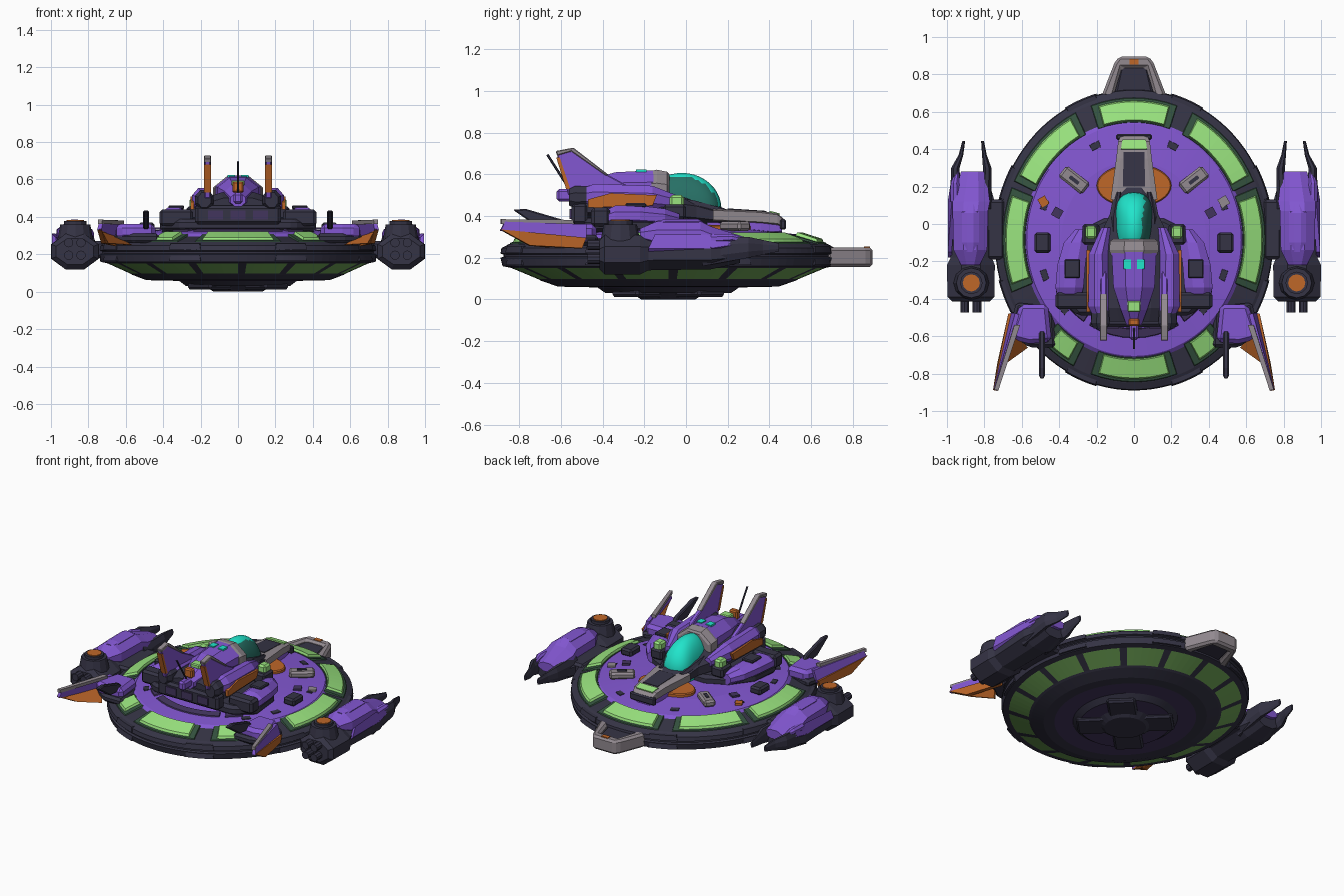
import bpy, bmesh, math
from mathutils import Matrix, Vector

def material(name, rgb):
    m = bpy.data.materials.new(name)
    m.diffuse_color = (*rgb, 1)
    return m

DARK = material("dark slate", (0.036, 0.034, 0.060))
PURPLE = material("purple", (0.225, 0.095, 0.64))
DEEP = material("deep purple", (0.055, 0.035, 0.11))
GREEN = material("light green", (0.32, 0.77, 0.21))
MOSS = material("dark green", (0.035, 0.085, 0.05))
LEAF = material("mid green", (0.17, 0.40, 0.10))
TEAL = material("teal glass", (0.015, 0.78, 0.60))
DTEAL = material("dark teal glass", (0.02, 0.16, 0.13))
ORANGE = material("orange", (0.52, 0.135, 0.022))
GREY = material("warm grey", (0.29, 0.255, 0.28))
CY, SX = -0.085, 0.925          # hull centre and width squash

def finish(name, bm, mats, bevel=0, mirror=False):
    bmesh.ops.recalc_face_normals(bm, faces=bm.faces[:])
    me = bpy.data.meshes.new(name)
    bm.to_mesh(me)
    bm.free()
    for m in (mats if isinstance(mats, list) else [mats]):
        me.materials.append(m)
    ob = bpy.data.objects.new(name, me)
    bpy.context.collection.objects.link(ob)
    if bevel:
        b = ob.modifiers.new("Bevel", 'BEVEL')
        b.width, b.segments, b.limit_method = bevel, 1, 'ANGLE'
    if mirror:
        ob.modifiers.new("Mirror", 'MIRROR').use_mirror_merge = False
    return ob

def skin(name, rings, mats, bevel=0, mirror=False):
    """Join closed rings of points with quads and cap the ends."""
    bm = bmesh.new()
    vs = [[bm.verts.new(p) for p in r] for r in rings]
    n = len(vs[0])
    for a, b in zip(vs, vs[1:]):
        for i in range(n):
            bm.faces.new((a[i], a[(i + 1) % n], b[(i + 1) % n], b[i]))
    bm.faces.new(vs[0])
    bm.faces.new(vs[-1])
    return finish(name, bm, mats, bevel, mirror)

def loft(name, secs, mat, mirror=False, c=0.3):
    """Chamfered sections (y, centre x, centre z, width, height) along y."""
    k = 1 - 2 * c
    unit = [(-1, -k), (-k, -1), (k, -1), (1, -k), (1, k), (k, 1), (-k, 1), (-1, k)]
    return skin(name, [[(x + u * w / 2, y, z + v * h / 2) for u, v in unit] for y, x, z, w, h in secs], mat, 0, mirror)

def prism(name, pts, axis, a, b, mat, bevel=0, mirror=False):
    put = (lambda p, t: (p[0], p[1], t)) if axis == 'z' else (lambda p, t: (t, p[0], p[1]))
    return skin(name, [[put(p, a) for p in pts], [put(p, b) for p in pts]], mat, bevel, mirror)

def slab(name, pts, t, mat, mirror=False):
    p = [Vector(q) for q in pts]
    n = (p[1] - p[0]).cross(p[2] - p[0]).normalized() * t / 2
    return skin(name, [[q - n for q in p], [q + n for q in p]], mat, 0, mirror)

def box(name, c, s, mat, bevel=0.008, mirror=False, rot=0):
    bm = bmesh.new()
    bmesh.ops.create_cube(bm, size=1, matrix=Matrix.Translation(c) @ Matrix.Rotation(math.radians(rot), 4, 'Z') @ Matrix.Diagonal((*s, 1)))
    return finish(name, bm, mat, bevel, mirror)

def rod(name, a, b, r, mat, mirror=False, n=12, r2=None):
    a, b = Vector(a), Vector(b)
    bm = bmesh.new()
    bmesh.ops.create_cone(bm, cap_ends=True, segments=n, radius1=r, radius2=r if r2 is None else r2, depth=(b - a).length,
                          matrix=Matrix.Translation((a + b) / 2) @ (b - a).to_track_quat('Z', 'Y').to_matrix().to_4x4())
    return finish(name, bm, mat, 0, mirror)

def polar(r, deg, z):
    a = math.radians(deg)
    return (r * SX * math.cos(a), CY + r * math.sin(a), z)

def arc_plate(name, mid, half, r0, r1, z0, z1, t, mat, inset=0.008):
    """Raised plate that follows the round hull."""
    da = math.degrees(inset / r1)
    rings = []
    for i in range(9):
        u = i / 4 - 1
        lo, hi = mid + u * half, mid + u * (half - da)
        rings.append([polar(r0, lo, z0 - 0.01), polar(r1, lo, z1 - 0.01), polar(r1 - inset, hi, z1 + t), polar(r0 + inset, hi, z0 + t)])
    return skin(name, rings, mat)

# --- saucer hull: turned profile, material per band, green belly panels with dark ribs
prof = [(.001, .03), (.30, .03), (.34, .058), (.46, .060), (.53, .062), (.61, .09), (.625, .098), (.755, .152), (.795, .16), (.805, .20),
        (.79, .205), (.79, .215), (.805, .22), (.80, .247), (.765, .265), (.64, .295), (.62, .312), (.42, .335), (.001, .345)]
bands = [3, 0, 3, 0, 0, 0, 1, 0, 0, 0, 0, 0, 0, 0, 0, 2, 2, 2]
N = 96
hull = skin("saucer_hull", [[polar(r, i * 360 / N, z) for i in range(N)] for r, z in prof], [DARK, LEAF, PURPLE, DEEP])
for f in hull.data.polygons:
    if len(f.vertices) == 4:
        band, seg = divmod(f.index, N)
        f.material_index = 0 if bands[band] == 1 and seg % 6 == 0 else bands[band]
for i in range(1, 16, 2):
    arc_plate(f"rim_block_{i}", i * 22.5, 7, .74, .812, .235, .235, .022, DARK)
    arc_plate(f"rim_lower_block_{i}", i * 22.5, 7, .74, .81, .175, .175, .022, DARK)

# --- belly hub with four diagonal arms
rod("belly_hub", (0, CY, 0), (0, CY, .04), .13, DARK, n=24, r2=.19)
for a in (45, 135):
    box(f"belly_arm_{a}", (0, CY, .03), (.60, .18, .035), DARK, .012, rot=a)

# --- glowing panels on the upper ring
for a, h in [(0, 19), (180, 19), (90, 16.5), (270, 16.5), (44, 17), (136, 17), (-54, 6), (-126, 6)]:
    arc_plate(f"panel_frame_{a}", a, h + 3, .622, .765, .305, .268, .004, MOSS)
    arc_plate(f"light_panel_{a}", a, h, .630, .750, .304, .273, .018, GREEN, .012)

# --- small marks on the purple deck
for a in (20, 66, 114, 160, 200, -20, 222, -42):
    arc_plate(f"deck_mark_{a}", a, 3.2, .53, .57, .322, .319, .004, DARK, .003)
for a, h in ((-90, 30), (-130, 7), (-50, 7)):
    arc_plate(f"deck_arc_{a}", a, h, .47, .53, .331, .322, .008, DEEP)
box("deck_grey_patch", (.48, .12, .326), (.05, .05, .012), GREY, 0, rot=30)
box("deck_orange_patch", (-.485, .12, .326), (.045, .05, .012), ORANGE, 0, rot=30)
box("deck_vent", (.32, .235, .352), (.075, .16, .045), GREY, .012, True, rot=-52)
box("deck_vent_slot", (.32, .235, .376), (.02, .06, .006), DARK, 0, True, rot=-52)
box("deck_hatch", (.49, -.10, .345), (.085, .11, .05), DARK, .012, True)
box("deck_hatch_low", (.41, .06, .338), (.05, .05, .012), DEEP, 0, True, rot=30)

# --- grey bumper at the +y end
bumper = prism("bumper", [(-.175, .68), (-.105, .86), (-.08, .895), (.08, .895), (.105, .86), (.175, .68), (.11, .68), (.065, .835),
                          (-.065, .835), (-.11, .68)], 'z', .155, .25, GREY, .014)
prism("bumper_core", [(-.12, .62), (.12, .62), (.07, .845), (-.07, .845)], 'z', .17, .232, DARK, .01)
box("bumper_mark", (0, .868, .251), (.05, .03, .006), ORANGE, 0)

# --- side pods
box("pod_pylon", (.74, -.03, .225), (.10, .32, .09), DARK, .015, True)
loft("pod_hull", [(-.415, .872, .215, .20, .14), (-.39, .872, .215, .25, .19), (-.22, .872, .215, .256, .19),
                  (-.18, .87, .22, .22, .16), (.12, .87, .22, .25, .15), (.26, .87, .225, .17, .10)], DARK, True)
loft("pod_armour", [(-.22, .875, .31, .10, .06), (-.14, .875, .305, .18, .14), (.07, .875, .305, .19, .14), (.12, .87, .29, .20, .12),
                    (.28, .86, .27, .13, .06)], PURPLE, True)
loft("pod_ridge", [(-.15, .875, .36, .06, .03), (-.1, .875, .365, .09, .04), (.06, .875, .365, .09, .04), (.11, .87, .34, .06, .03)], PURPLE, True)
slab("pod_cheek", [(.985, -.18, .235), (.985, .12, .235), (.965, .25, .255), (.965, .1, .3), (.985, -.15, .3)], .03, PURPLE, True)
loft("pod_outer_blade", [(.08, .955, .23, .06, .14), (.3, .955, .25, .045, .10), (.37, .925, .25, .025, .07), (.445, .91, .25, .015, .04)], DARK, True)
loft("pod_outer_blade_cap", [(.12, .955, .29, .055, .05), (.22, .957, .295, .045, .04), (.28, .945, .285, .02, .02)], PURPLE, True)
loft("pod_inner_blade", [(.08, .79, .23, .06, .14), (.3, .785, .25, .045, .10), (.37, .80, .25, .025, .07), (.445, .81, .25, .015, .04)], DARK, True)
rod("pod_turret", (.87, -.315, .28), (.87, -.315, .36), .095, DARK, True, 12, .08)
rod("pod_turret_ring", (.87, -.315, .35), (.87, -.315, .378), .06, DARK, True, 12)
rod("pod_turret_cap", (.87, -.315, .376), (.87, -.315, .384), .046, ORANGE, True, 12)
for i, (x, z) in enumerate([(.84, .195), (.905, .195), (.84, .262), (.905, .262)]):
    rod(f"pod_barrel_{i}", (x, -.36, z), (x, -.472, z), .025, DARK, True, 10)

# --- rear wings
prism("wing_base", [(.43, -.44), (.63, -.42), (.67, -.58), (.56, -.66), (.42, -.66)], 'z', .26, .31, DARK, .015, True)
prism("wing_root", [(.46, -.43), (.61, -.43), (.66, -.58), (.64, -.62), (.56, -.64), (.44, -.63)], 'z', .28, .362, PURPLE, .025, True)
slab("wing_blade", [(.625, -.48, .36), (.732, -.87, .372), (.742, -.89, .33), (.65, -.48, .28)], .022, PURPLE, True)
slab("wing_blade_lower", [(.66, -.48, .295), (.742, -.89, .335), (.72, -.75, .258), (.66, -.50, .245)], .024, ORANGE, True)
slab("wing_blade_inner", [(.66, -.55, .30), (.742, -.885, .335), (.70, -.75, .258), (.575, -.66, .25)], .015, ORANGE, True)
slab("wing_blade_edge", [(.61, -.54, .369), (.64, -.54, .371), (.748, -.885, .374), (.726, -.89, .374)], .022, GREY, True)
prism("wing_fin", [(-.54, .33), (-.60, .385), (-.77, .435), (-.83, .43), (-.70, .34)], 'x', .477, .507, DARK, .006, True)

# --- central platform and shoulders
prism("platform", [(-.16, .03), (.16, .03), (.30, -.04), (.40, -.18), (.42, -.38), (.30, -.49), (-.30, -.49), (-.42, -.38),
                   (-.40, -.18), (-.30, -.04)], 'z', .32, .39, DARK, .02)
loft("shoulder", [(-.03, .28, .375, .07, .07), (-.1, .31, .39, .13, .09), (-.22, .335, .40, .15, .10), (-.34, .345, .40, .15, .10),
                  (-.38, .345, .39, .13, .08)], PURPLE, True)
box("shoulder_hatch", (.33, -.24, .452), (.085, .10, .02), DARK, .006, True)
box("rear_block", (.33, -.41, .395), (.18, .09, .09), DARK, .015, True)
box("stern_block", (0, -.51, .41), (.46, .08, .10), DARK, .015)
for x in (-.12, 0, .12):
    box("stern_vent", (x, -.553, .41), (.08, .01, .05), DEEP, 0)

# --- fuselage, spine and canopy
loft("fuselage", [(-.52, 0, .44, .40, .12), (-.45, 0, .45, .46, .16), (-.12, 0, .44, .42, .16), (.05, 0, .42, .26, .14), (.20, 0, .39, .2, .08)], DARK)
loft("spine", [(-.54, 0, .49, .08, .07), (-.46, 0, .51, .14, .13), (-.34, 0, .525, .22, .17), (-.15, 0, .525, .24, .19)], PURPLE)
loft("canopy_arch", [(-.165, 0, .515, .25, .20), (-.14, 0, .515, .265, .215), (-.09, 0, .51, .255, .205), (-.08, 0, .51, .22, .18)], GREY)
bm = bmesh.new()
bmesh.ops.create_uvsphere(bm, u_segments=32, v_segments=20, radius=1)
for v in bm.verts:              # fuller nose than a plain ellipsoid
    x, y, z = v.co
    v.co = (x * .098 * (1 + .6 * max(0, y) ** 2), -.02 + .19 * y, .435 + .172 * z)
for f in bm.faces:
    f.smooth = True
canopy = finish("canopy", bm, [TEAL, DTEAL])
for f in canopy.data.polygons:  # darker glass on the right side
    f.material_index = int(f.normal.x > .6 and f.normal.z < .75)
loft("canopy_sill", [(-.1, .1, .45, .05, .09), (.04, .1, .44, .045, .07), (.17, .08, .42, .03, .04)], DARK, True)
box("spine_window", (.035, -.215, .617), (.04, .05, .012), TEAL, 0, True)
box("spine_lamp", (0, -.44, .58), (.07, .06, .03), GREEN, .006)
box("tail_lamp", (0, -.525, .56), (.06, .04, .06), ORANGE, .008)
box("tail_ridge", (0, -.56, .50), (.05, .12, .06), PURPLE, .012)
box("side_lamp", (.23, -.045, .455), (.06, .07, .09), GREEN, .012, True)
box("side_lamp_mount", (.23, -.055, .42), (.09, .11, .07), DARK, .012, True)
rod("antenna", (0, -.56, .53), (0, -.665, .695), .006, DARK, n=6)

# --- prow with grey frame over an orange disc
prism("prow_disc", [(.2 * math.cos(i * math.pi / 16), .205 + .115 * math.sin(i * math.pi / 16)) for i in range(32)], 'z', .325, .358, ORANGE, .006)
loft("prow_base", [(.10, 0, .36, .18, .08), (.36, 0, .35, .16, .07), (.46, 0, .345, .12, .05)], PURPLE, c=.15)
loft("prow", [(.13, 0, .405, .25, .06), (.35, 0, .395, .19, .06), (.44, 0, .385, .17, .055), (.475, 0, .36, .14, .04)], GREY, c=.12)
slab("prow_inset", [(-.06, .20, .433), (.06, .20, .433), (.055, .385, .421), (-.055, .385, .421)], .008, DARK)
slab("prow_lamp", [(-.07, .40, .421), (.07, .40, .421), (.062, .45, .408), (-.062, .45, .408)], .009, GREEN)
box("prow_tip", (0, .465, .36), (.19, .03, .05), DARK, .008)

# --- engine nacelles and tail fins
loft("nacelle", [(-.02, .15, .46, .05, .06), (-.16, .19, .485, .10, .12), (-.44, .19, .49, .11, .13), (-.49, .18, .49, .08, .09)], PURPLE, True)
loft("nacelle_nozzle", [(-.46, .18, .49, .09, .10), (-.53, .18, .49, .10, .11), (-.56, .18, .49, .07, .08)], DARK, True)
slab("nacelle_stripe", [(.245, -.47, .44), (.245, -.16, .45), (.245, -.14, .50), (.245, -.36, .51), (.245, -.47, .48)], .02, ORANGE, True)
prism("tail_fin", [(-.25, .53), (-.37, .595), (-.545, .715), (-.62, .70), (-.565, .50), (-.40, .49)], 'x', .148, .178, PURPLE, .005, True)
prism("tail_fin_tip", [(-.37, .597), (-.54, .728), (-.625, .712), (-.618, .69), (-.55, .71), (-.385, .594)], 'x', .144, .182, GREY, .004, True)
prism("tail_fin_trailing_edge", [(-.622, .68), (-.605, .68), (-.555, .53), (-.575, .53)], 'x', .145, .181, ORANGE, 0, True)
